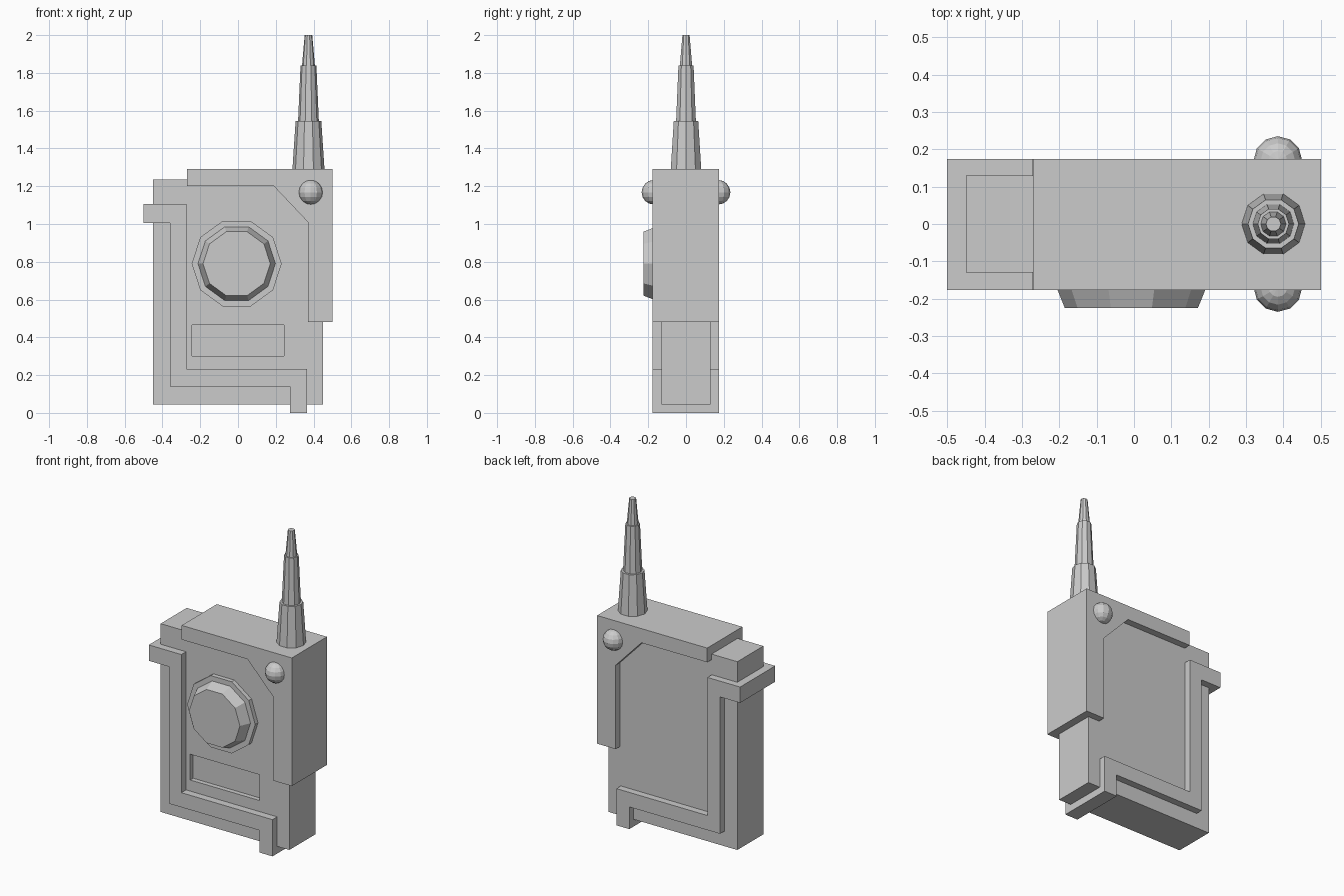
import bpy, bmesh, math
from mathutils import Matrix

if "Cube" in bpy.data.objects:
    bpy.data.objects.remove(bpy.data.objects["Cube"])


def finish(bm, name):
    bmesh.ops.recalc_face_normals(bm, faces=bm.faces[:])
    mesh = bpy.data.meshes.new(name)
    bm.to_mesh(mesh)
    bm.free()
    obj = bpy.data.objects.new(name, mesh)
    bpy.context.collection.objects.link(obj)
    return obj


def slab(name, profile, y0, y1):
    """Extrude an x-z outline from y0 to y1."""
    bm = bmesh.new()
    face = bm.faces.new([bm.verts.new((x, y0, z)) for x, z in profile])
    ext = bmesh.ops.extrude_face_region(bm, geom=[face])
    verts = [v for v in ext["geom"] if isinstance(v, bmesh.types.BMVert)]
    bmesh.ops.translate(bm, verts=verts, vec=(0, y1 - y0, 0))
    return finish(bm, name)


def rect(x0, x1, z0, z1):
    return [(x0, z0), (x1, z0), (x1, z1), (x0, z1)]


def turned(name, profile, matrix, sides=10):
    """Stack of polygon rings (radius, height), capped at both ends."""
    bm = bmesh.new()
    rings = [[bm.verts.new((r * math.cos(2 * math.pi * i / sides),
                            r * math.sin(2 * math.pi * i / sides), h))
              for i in range(sides)] for r, h in profile]
    for a, b in zip(rings, rings[1:]):
        for i in range(sides):
            j = (i + 1) % sides
            bm.faces.new((a[i], a[j], b[j], b[i]))
    bm.faces.new(rings[0])
    bm.faces.new(rings[-1])
    bm.transform(matrix)
    return finish(bm, name)


# Main case with a recessed label slot
body = slab("case_body", rect(-0.45, 0.45, 0.045, 1.235), -0.13, 0.13)
cutter = slab("slot_cutter", rect(-0.243, 0.243, 0.302, 0.465), -0.2, -0.10)
cutter.hide_render = True
cutter.hide_viewport = True
cut = body.modifiers.new("slot", "BOOLEAN")
cut.operation = 'DIFFERENCE'
cut.solver = 'EXACT'
cut.object = cutter

# Upper right armour frame
slab("upper_frame", [(-0.27, 1.29), (0.5, 1.29), (0.5, 0.48), (0.37, 0.48),
                     (0.37, 1.01), (0.19, 1.2), (-0.27, 1.2)], -0.177, 0.174)

# Lower left stepped rail
slab("lower_rail", [(-0.5, 1.105), (-0.272, 1.105), (-0.272, 0.232), (0.365, 0.232),
                    (0.365, 0), (0.275, 0), (0.275, 0.14), (-0.36, 0.14),
                    (-0.36, 1.005), (-0.5, 1.005)], -0.177, 0.174)

# Speaker dial on a low base ring
turned("speaker_dial", [(0.238, 0.11), (0.238, 0.158), (0.205, 0.158), (0.178, 0.225)],
       Matrix.Translation((-0.007, 0, 0.79)) @ Matrix.Rotation(math.pi / 2, 4, 'X'))

# Telescopic antenna
turned("antenna", [(0.085, 1.27), (0.085, 1.288), (0.068, 1.545), (0.055, 1.545),
                   (0.042, 1.84), (0.034, 1.84), (0.02, 2.0)],
       Matrix.Translation((0.373, 0, 0)))

# Round studs front and back
for side, y in (("front", -0.17), ("back", 0.17)):
    bm = bmesh.new()
    bmesh.ops.create_uvsphere(bm, u_segments=12, v_segments=8, radius=0.065,
                              matrix=Matrix.Translation((0.385, y, 1.168)))
    finish(bm, side + "_stud")
